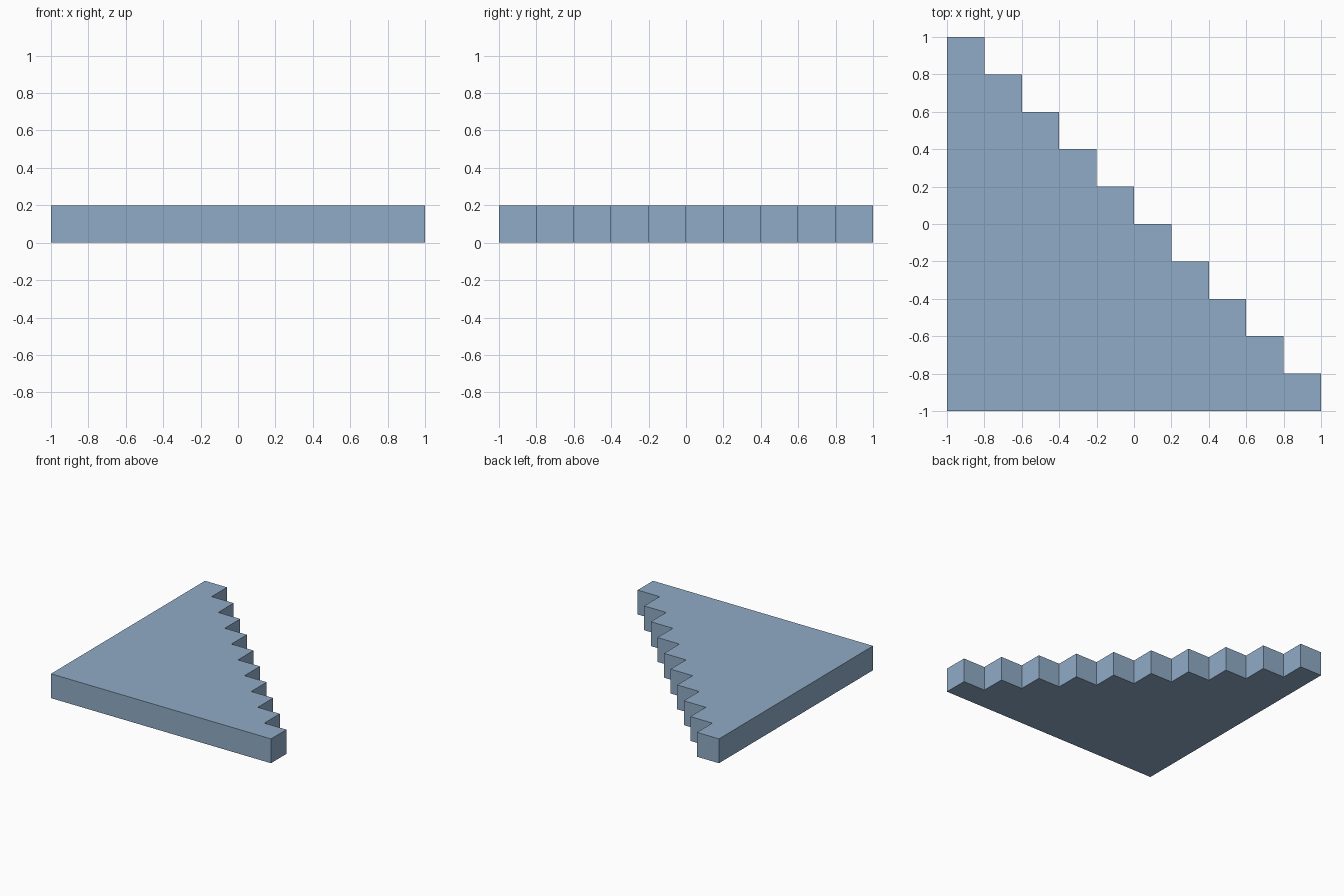
import bpy
import bmesh

if "Cube" in bpy.data.objects:
    bpy.data.objects.remove(bpy.data.objects["Cube"])

STEPS = 10
SIZE = 0.2       # width and depth of each step
HEIGHT = 0.2

# Stepped outline: square corner at front left, steps falling from back left to front right
outline = [(-1.0, -1.0), (1.0, -1.0)]
for i in reversed(range(STEPS)):
    y = 1.0 - SIZE * i
    outline += [(-1.0 + SIZE * (i + 1), y), (-1.0 + SIZE * i, y)]

# Extrude the outline into a slab
bm = bmesh.new()
base = bm.faces.new([bm.verts.new((x, y, 0.0)) for x, y in outline])
result = bmesh.ops.extrude_face_region(bm, geom=[base], use_keep_orig=True)
top = [g for g in result["geom"] if isinstance(g, bmesh.types.BMVert)]
bmesh.ops.translate(bm, verts=top, vec=(0.0, 0.0, HEIGHT))
bmesh.ops.recalc_face_normals(bm, faces=bm.faces[:])

mesh = bpy.data.meshes.new("stepped_slab")
bm.to_mesh(mesh)
bm.free()

# Single flat colour
blue = bpy.data.materials.new("soft blue")
blue.diffuse_color = (0.28, 0.41, 0.57, 1.0)
blue.use_nodes = True
blue.node_tree.nodes["Principled BSDF"].inputs["Base Color"].default_value = blue.diffuse_color
mesh.materials.append(blue)

slab = bpy.data.objects.new("stepped_slab", mesh)
bpy.context.collection.objects.link(slab)
